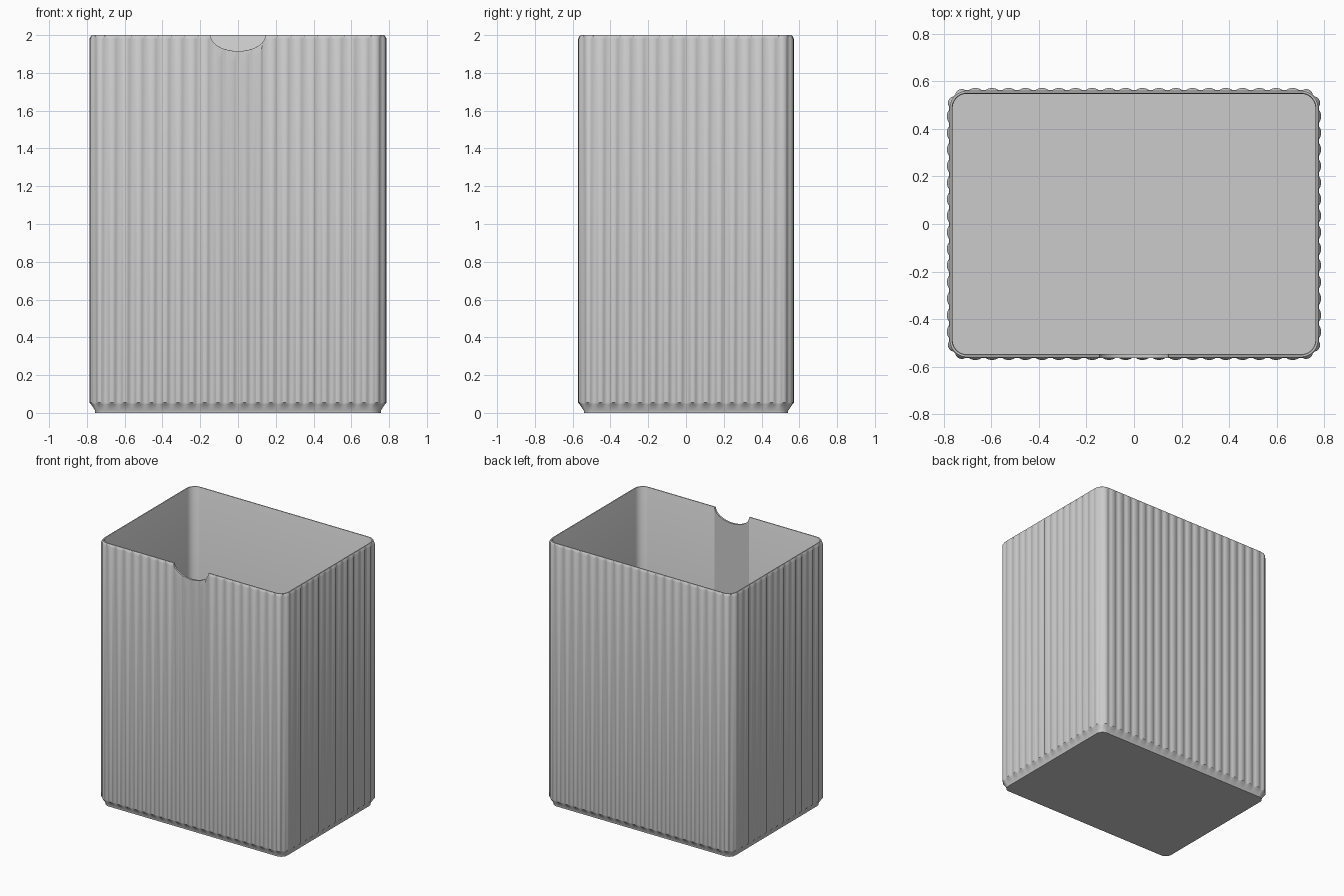
import bpy, bmesh, math
from mathutils import Vector

cube = bpy.data.objects.get("Cube")
if cube:
    bpy.data.objects.remove(cube)

HX, HY, RADIUS = 0.778, 0.563, 0.075   # wall half sizes and corner radius
RIB_H, PITCH, STEPS = 0.009, 0.07, 10

grey = bpy.data.materials.new("plain grey")
grey.use_nodes = True
colour = (0.6, 0.6, 0.6, 1)
grey.diffuse_color = colour
grey.node_tree.nodes["Principled BSDF"].inputs["Base Color"].default_value = colour


def rib(t):
    """Rounded rib with a narrow flat valley beside it."""
    u = abs((t % 1) - 0.5) / 0.34
    return RIB_H * math.sqrt(max(0, 1 - u * u))


def outline():
    """Points, outward normals and rib heights round a rounded rectangle."""
    pts = []
    cx, cy = HX - RADIUS, HY - RADIUS
    for q in range(4):
        a0 = q * math.pi / 2
        d = Vector((math.cos(a0), math.sin(a0)))
        side = Vector((-d.y, d.x))
        out, half = (HX, cy) if q % 2 == 0 else (HY, cx)
        n = round(2 * half / PITCH)
        for i in range(n * STEPS):
            t = i / STEPS
            pts.append((d * out + side * half * (2 * t / n - 1), d, rib(t)))
        centre = d * (out - RADIUS) + side * half
        for i in range(2 * STEPS):
            a = a0 + math.pi / 2 * i / (2 * STEPS)
            nrm = Vector((math.cos(a), math.sin(a)))
            pts.append((centre + nrm * RADIUS, nrm, rib(i / STEPS)))
    return pts


def loft(name, rings):
    """Closed solid skinned through equal-length rings."""
    bm = bmesh.new()
    loops = [[bm.verts.new(p) for p in ring] for ring in rings]
    for a, b in zip(loops, loops[1:]):
        for i in range(len(a)):
            j = (i + 1) % len(a)
            bm.faces.new((a[i], a[j], b[j], b[i]))
    bm.faces.new(loops[0][::-1])
    bm.faces.new(loops[-1])
    bmesh.ops.recalc_face_normals(bm, faces=bm.faces)
    mesh = bpy.data.meshes.new(name)
    bm.to_mesh(mesh)
    bm.free()
    obj = bpy.data.objects.new(name, mesh)
    bpy.context.collection.objects.link(obj)
    obj.data.materials.append(grey)
    return obj


# Ribbed bin: foot, chamfer, ribbed wall, rim, then the inside down to the floor
# Each level is (height, wall offset, rib amount)
levels = [(0, -0.022, 0), (0.012, -0.022, 0), (0.045, 0, 0), (0.055, 0, 1),
          (1.98, 0, 1), (1.995, 0, 0), (2, -0.004, 0), (2, -0.012, 0),
          (1.995, -0.015, 0), (0.03, -0.015, 0)]
path = outline()
bin_body = loft("ribbed_bin", [
    [(*(p + n * (off + h * amount)), z) for p, n, h in path]
    for z, off, amount in levels])

# Thumb notch in the front rim, flared outwards so it fades into the ribs
sections = [(-0.4, 0.145, 0.082), (-HY, 0.145, 0.085), (-HY - 0.012, 0.155, 0.19)]
cutter = loft("notch_cutter", [
    [(rx * math.cos(a), y, 2 + rz * math.sin(a))
     for a in (2 * math.pi * i / 48 for i in range(48))]
    for y, rx, rz in sections])
cutter.hide_render = True
cutter.hide_viewport = True

cut = bin_body.modifiers.new("thumb_notch", 'BOOLEAN')
cut.operation = 'DIFFERENCE'
cut.solver = 'EXACT'
cut.object = cutter

bpy.ops.object.select_all(action='DESELECT')
bin_body.select_set(True)
bpy.context.view_layer.objects.active = bin_body
bpy.ops.object.modifier_apply(modifier=cut.name)
bpy.data.objects.remove(cutter)
bpy.ops.object.shade_smooth_by_angle(angle=math.radians(35))
